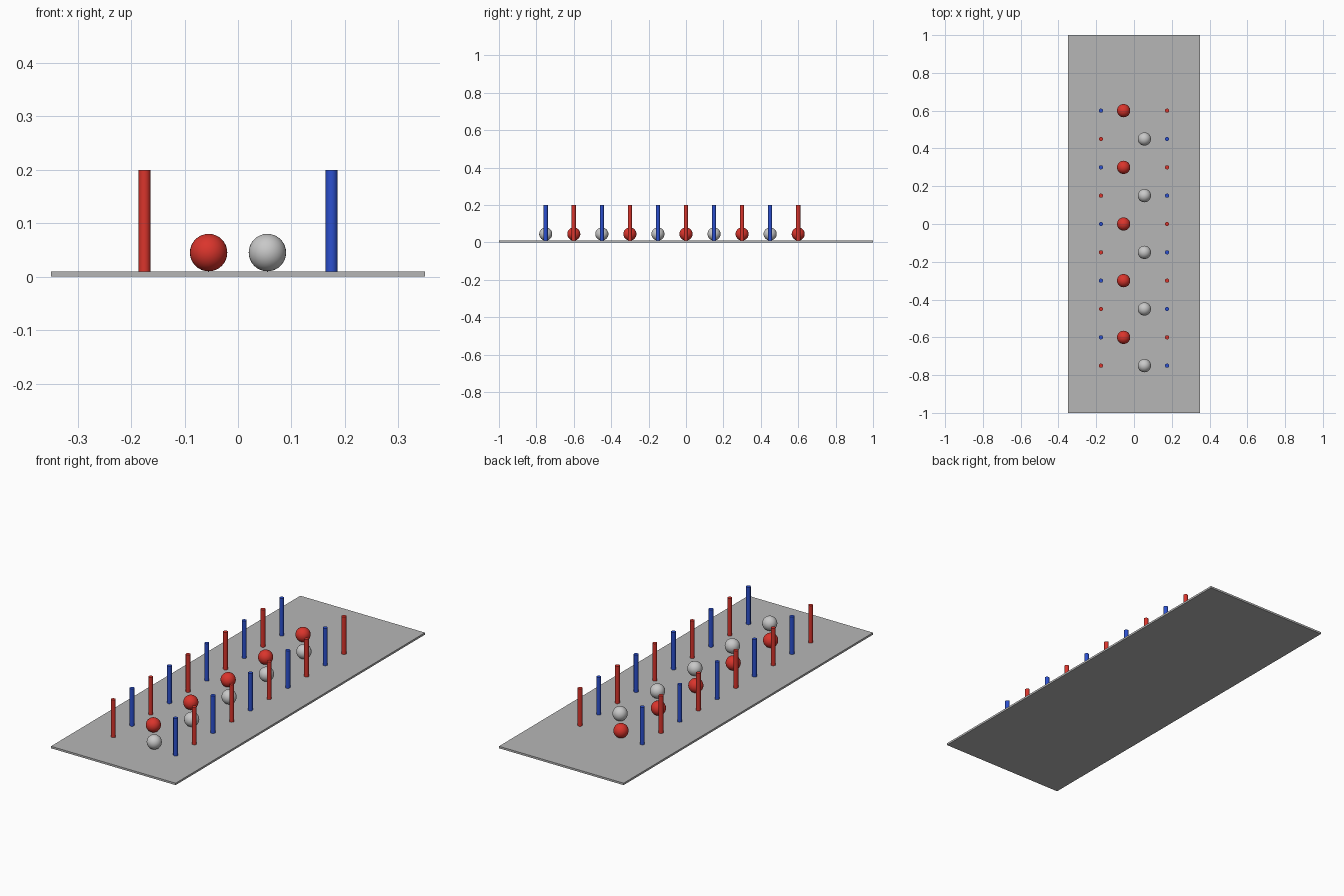
import bpy
import math

if "Cube" in bpy.data.objects:
    bpy.data.objects.remove(bpy.data.objects["Cube"])


def material(name, rgb):
    m = bpy.data.materials.new(name)
    m.diffuse_color = (*rgb, 1.0)
    m.use_nodes = True
    m.node_tree.nodes["Principled BSDF"].inputs["Base Color"].default_value = m.diffuse_color
    return m


GREY = material("board grey", (0.47, 0.47, 0.47))
WHITE = material("pale grey", (0.58, 0.58, 0.58))
RED = material("red", (0.70, 0.035, 0.025))
BLUE = material("blue", (0.025, 0.08, 0.62))

BOARD_TOP = 0.01
POLE_TOP = 0.20
BALL_RADIUS = 0.035


def finish(name, mat, smooth=True):
    ob = bpy.context.object
    ob.name = name
    ob.data.materials.append(mat)
    if smooth:
        bpy.ops.object.shade_smooth_by_angle(angle=math.radians(40))
    return ob


def pole(name, x, y, mat):
    bpy.ops.mesh.primitive_cylinder_add(
        vertices=32, radius=0.011, depth=POLE_TOP - BOARD_TOP,
        location=(x, y, (POLE_TOP + BOARD_TOP) / 2))
    finish(name, mat)


def ball(name, x, y, mat):
    bpy.ops.mesh.primitive_uv_sphere_add(
        segments=32, ring_count=16, radius=BALL_RADIUS,
        location=(x, y, BOARD_TOP + BALL_RADIUS))
    finish(name, mat)


# Flat base board
bpy.ops.mesh.primitive_cube_add(size=1, location=(0, 0, BOARD_TOP / 2))
bpy.context.object.scale = (0.7, 2.0, BOARD_TOP)
bpy.ops.object.transform_apply(location=False, rotation=False, scale=True)
finish("base_board", GREY, smooth=False)

# Ten rows: a pole pair with swapping colours and one ball on alternating sides
for i in range(10):
    y = -0.75 + 0.15 * i
    even = i % 2 == 0
    pole(f"left_pole_{i + 1}", -0.175, y, RED if even else BLUE)
    pole(f"right_pole_{i + 1}", 0.175, y, BLUE if even else RED)
    if even:
        ball(f"pale_ball_{i + 1}", 0.055, y, WHITE)
    else:
        ball(f"red_ball_{i + 1}", -0.055, y, RED)
